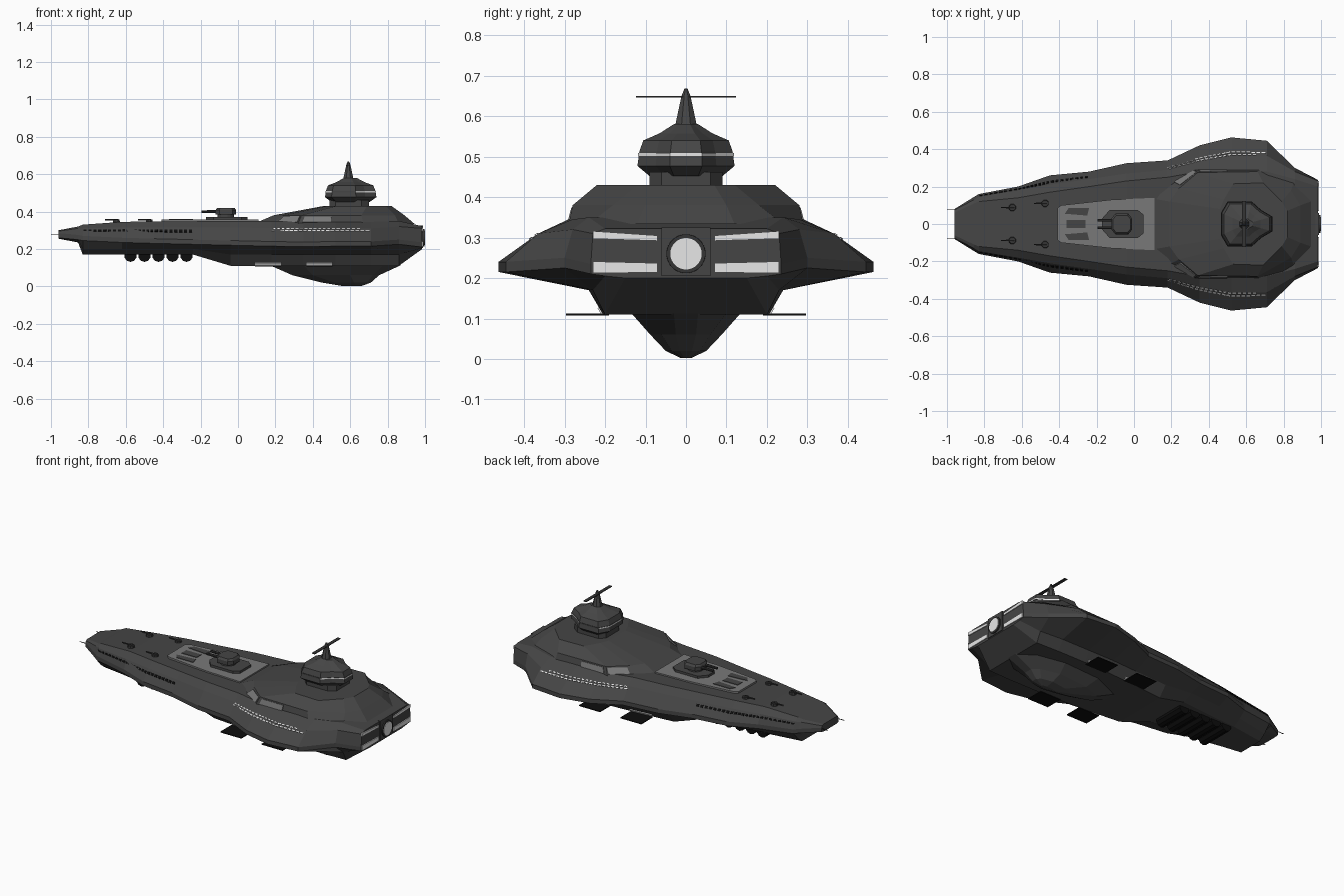
import bpy, bmesh, math
from mathutils import Vector

if "Cube" in bpy.data.objects:
    bpy.data.objects.remove(bpy.data.objects["Cube"])


def material(name, v):
    m = bpy.data.materials.new(name)
    m.diffuse_color = (v, v, v, 1)
    m.use_nodes = True
    m.node_tree.nodes["Principled BSDF"].inputs["Base Color"].default_value = m.diffuse_color
    return m


HULL = material("hull dark grey", 0.06)
DARK = material("gun dark grey", 0.035)
PLATE = material("deck plate grey", 0.19)
WHITE = material("light white", 0.85)
BLACK = material("vent black", 0.004)


def build(name, shells, *mats):
    """Each shell is a list of rings that are bridged and capped."""
    bm = bmesh.new()
    for rings in shells:
        vs = [[bm.verts.new(p) for p in r] for r in rings]
        n = len(vs[0])
        for a, b in zip(vs, vs[1:]):
            for i in range(n):
                bm.faces.new((a[i], a[(i + 1) % n], b[(i + 1) % n], b[i]))
        bm.faces.new(vs[0])
        bm.faces.new(vs[-1][::-1])
    bmesh.ops.recalc_face_normals(bm, faces=bm.faces)
    me = bpy.data.meshes.new(name)
    bm.to_mesh(me)
    bm.free()
    for m in mats:
        me.materials.append(m)
    ob = bpy.data.objects.new(name, me)
    bpy.context.collection.objects.link(ob)
    return ob


def plan(half, z, s=1.0, cx=0.6):
    """Closed mirrored plan outline at height z, scaled about cx."""
    pts = [(cx + (x - cx) * s, y * s) for x, y in half]
    return [(x, y, z) for x, y in pts] + [(x, -y, z) for x, y in reversed(pts)]


def box(x0, x1, y0, y1, z0, z1):
    return [[(x0, y0, z), (x1, y0, z), (x1, y1, z), (x0, y1, z)] for z in (z0, z1)]


def disc(c, r0, r1, h, axis, n=16):
    """Tapered cylinder starting at c along an axis."""
    rings = []
    for t, r in ((0, r0), (h, r1)):
        ring = []
        for k in range(n):
            a = 2 * math.pi * (k + 0.5) / n
            o = [r * math.cos(a), r * math.sin(a)]
            o.insert(axis, t)
            ring.append(tuple(c[i] + o[i] for i in range(3)))
        rings.append(ring)
    return rings


def patch(q, u0=0, u1=1, v0=0, v1=1, t=0.004):
    """Thin plate lying on part of a quad (a, b along u; d, c opposite)."""
    a, b, c, d = map(Vector, q)
    at = lambda u, v: a.lerp(b, u).lerp(d.lerp(c, u), v)
    n = (c - a).cross(d - b).normalized() * t
    p = [at(u0, v0), at(u1, v0), at(u1, v1), at(u0, v1)]
    return [[w - n for w in p], [w + n for w in p]]


def flip(shell):
    return [[(p[0], -p[1], p[2]) for p in r] for r in shell]


def both(shells):
    return shells + [flip(s) for s in shells]


# Hull stations: x, bottom y z, chine y z, edge y z, shoulder y z, deck y z
STATIONS = [
    (-.96, .05, .255, .07, .257, .08, .285, .075, .295, .06, .30),
    (-.855, .07, .235, .10, .238, .145, .275, .13, .31, .11, .32),
    (-.83, .08, .17, .12, .20, .16, .27, .145, .312, .12, .33),
    (-.62, .11, .17, .16, .20, .20, .26, .18, .315, .14, .345),
    (-.45, .12, .17, .19, .20, .26, .255, .21, .315, .17, .347),
    (-.24, .14, .17, .20, .20, .28, .25, .24, .315, .20, .348),
    (-.04, .17, .11, .22, .17, .325, .245, .27, .315, .23, .35),
    (.18, .19, .11, .23, .17, .34, .24, .29, .312, .25, .35),
    (.35, .20, .11, .24, .17, .42, .237, .335, .31, .28, .345),
    (.52, .205, .11, .24, .17, .463, .24, .365, .31, .29, .345),
    (.71, .205, .11, .24, .17, .445, .24, .365, .31, .28, .345),
    (.86, .20, .11, .23, .17, .30, .25, .28, .32, .24, .35),
    (.985, .15, .20, .20, .205, .235, .235, .23, .31, .20, .322),
]


def section(s):
    x, by, bz, cy, cz, ey, ez, sy, sz, dy, dz = s
    half = [(by, bz), (cy, cz), (ey, ez - .025), (ey, ez), (sy, sz), (dy, dz)]
    return [(x, y, z) for y, z in half] + [(x, -y, z) for y, z in reversed(half)]


SEC = [section(s) for s in STATIONS]
build("hull", [SEC], HULL)


def hull_quad(i, j):
    return SEC[i][j], SEC[i + 1][j], SEC[i + 1][j + 1], SEC[i][j + 1]


# Upper citadel in three levels
LOW = [(.08, .14), (.18, .22), (.32, .29), (.67, .29), (.86, .24), (.945, .12)]
MID = [(.19, .12), (.24, .19), (.34, .275), (.66, .28), (.84, .18), (.89, .10)]
TOP = [(.46, .08), (.48, .13), (.53, .215), (.69, .22), (.79, .12), (.82, .07)]
cit = [plan(LOW, .333), plan(MID, .38), plan(TOP, .43)]
build("citadel", [cit], HULL)
side = lambda k: (cit[0][k], cit[0][k + 1], cit[1][k + 1], cit[1][k])
build("citadel_side_panels", both([patch(side(1), .15, .95, .2, .85),
                                   patch(side(2), .06, .5, .2, .85)]), PLATE)

# Keel dome
KEEL = [
    (.113, [(.17, .04), (.35, .12), (.6, .135), (.78, .10), (.87, .03)]),
    (.06, [(.29, .03), (.4, .07), (.6, .088), (.72, .06), (.755, .025)]),
    (.02, [(.45, .015), (.52, .035), (.62, .05), (.69, .035), (.71, .015)]),
    (.002, [(.56, .005), (.6, .01), (.63, .012), (.655, .008), (.66, .004)]),
]
build("keel_dome", [[plan(h, z) for z, h in KEEL]], HULL)

# Lit and dark window rows along the hull sides
lit, dark = [], []
for i in (7, 8, 9):
    for k in range(7):
        u = k / 7
        lit.append(patch(hull_quad(i, 3), u, u + .1, .78, .84, .003))
        if not (i == 9 and k > 4):
            lit.append(patch(hull_quad(i, 3), u + .04, u + .13, .92, .98, .003))
for i in (2, 3, 4):
    for k in range(8):
        dark.append(patch(hull_quad(i, 3), k / 8 + .02, k / 8 + .1, .6, .8, .003))
build("lit_windows", both(lit), WHITE)
build("dark_windows", both(dark), BLACK)

# Lower hangar bays with open doors
bays = [patch(hull_quad(6, 0), .6, 1, .05, .3), patch(hull_quad(7, 0), 0, .3, .05, .3),
        patch(hull_quad(8, 0), .1, .9, .05, .3)]
build("hangar_bays", both(bays), WHITE)
build("hangar_doors", both([box(x, x + .14, .19, .297, .107, .112) for x in (.09, .365)]), BLACK)

# Belly vents
build("belly_vents", [disc((-.575 + .075 * k, -.10, .165), .034, .034, .2, 1, 10)
                      for k in range(5)], BLACK)

# Stern engine and light slots
build("engine_ring", [disc((.96, 0, .26), .05, .048, .037, 0, 24)], DARK)
build("engine_glow", [disc((.994, 0, .26), .039, .039, .006, 0, 24)], WHITE)
slots = []
for z in ((.292, .297, .316, .305), (.214, .212, .241, .237)):
    slots.append(patch([(.986, y, h) for y, h in zip((.07, .23, .23, .07), z)]))
build("stern_slots", both(slots), WHITE)
build("stern_centre", [box(.9, .99, -.06, .06, .205, .325)], HULL)

# Foredeck plate with dark hatches
DECK = [(-.41, .085), (-.39, .10), (-.12, .13), (.11, .14)]
build("deck_plate", [[plan(DECK, .335), plan(DECK, .358)]], PLATE)
hatch = [(-.37, .055), (-.25, .045), (-.24, .085), (-.35, .085)]
hatches = both([[[(x, y, z) for x, y in hatch] for z in (.355, .361)]])
hatches.append(box(-.36, -.26, -.022, .022, .355, .361))
build("deck_hatches", hatches, HULL)

# Main turret
BASE = [(-.17, .03), (-.13, .075), (.02, .075), (.05, .05)]
HEAD = [(-.12, .03), (-.10, .055), (-.03, .055), (-.01, .03)]
build("turret_base", [[plan(BASE, .355), plan(BASE, .372)]], HULL)
build("turret", [disc((-.065, 0, .37), .045, .045, .03, 2),
                 [plan(HEAD, .385), plan(HEAD, .408), plan(HEAD, .42, .85, -.065)]], HULL)
build("turret_barrels", both([disc((-.195, .02, .4), .007, .009, .1, 0, 8)]), DARK)

# Small deck guns
guns = []
for x, y in ((-.65, .088), (-.475, .11)):
    guns += [disc((x, y, .335), .022, .018, .022, 2, 8),
             disc((x - .06, y, .356), .004, .005, .07, 0, 6)]
build("deck_guns", both(guns), DARK)

# Bow antennas
build("bow_antennas", both([box(-1, -.93, .077, .08, .278, .281)]), DARK)

# Bridge tower: neck, head, light band, spire and crossbar
HEADPLAN = [(.465, .06), (.50, .12), (.63, .12), (.68, .075), (.74, .04)]
NECK = [(.49, .06), (.52, .09), (.66, .09), (.70, .06)]
build("bridge_neck", [[plan(NECK, .425), plan(NECK, .462)]], HULL)
LEVELS = [(.452, .75), (.477, 1), (.512, .96), (.54, .88), (.557, .55), (.58, .25)]
build("bridge", [[plan(HEADPLAN, z, s) for z, s in LEVELS]], HULL)
band = build("bridge_light_band", [[plan(HEADPLAN, z, .985) for z in (.502, .509)]], WHITE, HULL)
for f in band.data.polygons:
    f.material_index = 0 if abs(f.normal.x) > .3 else 1
build("spire", [disc((.59, 0, .555), .034, .012, .095, 2, 8),
                disc((.59, 0, .65), .012, .004, .018, 2, 8)], HULL)
build("antenna_crossbar", [box(.578, .598, -.123, .123, .646, .65)], DARK)
